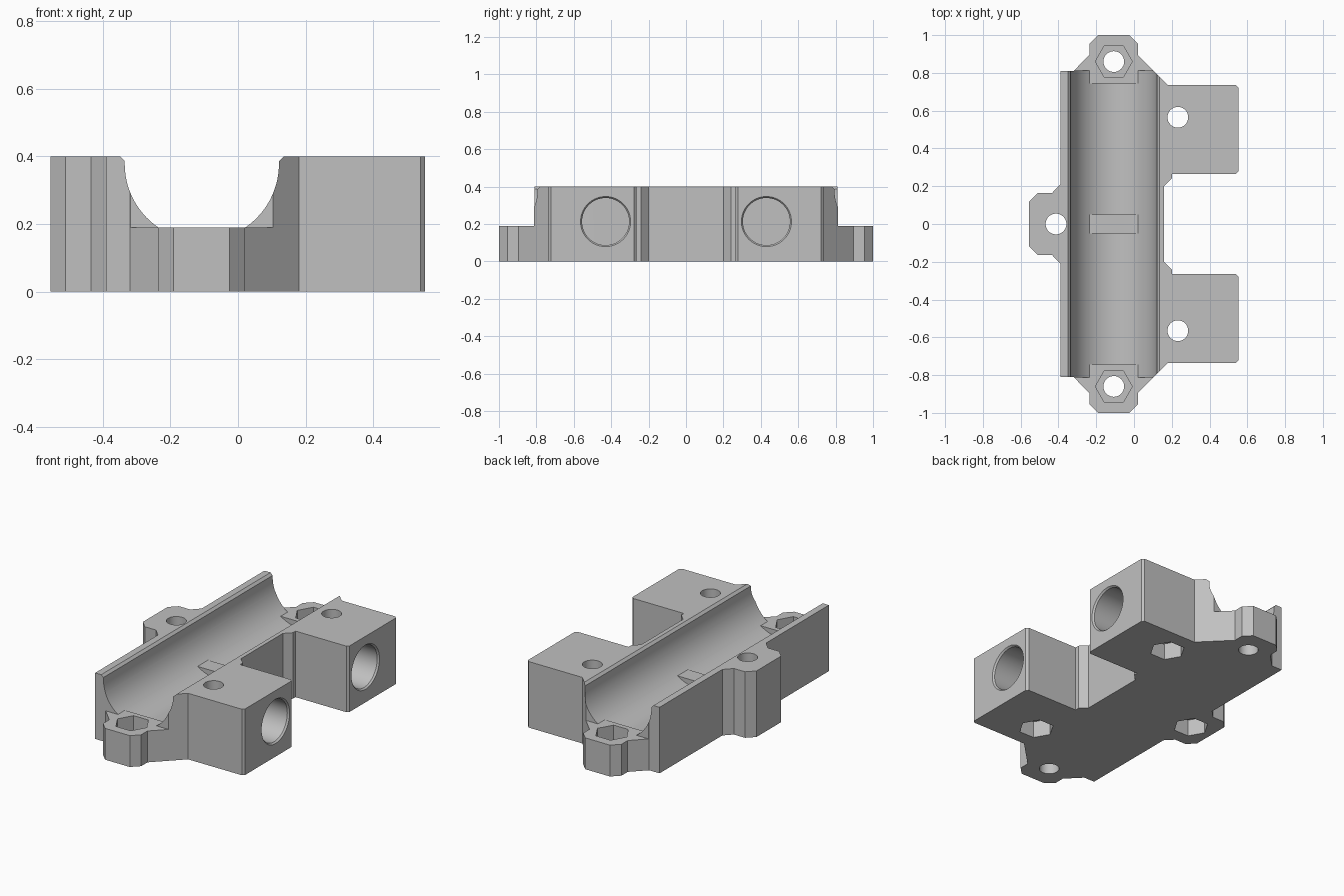
import bpy, bmesh
from math import cos, sin, pi, radians
from mathutils import Vector

cube = bpy.data.objects.get("Cube")
if cube:
    bpy.data.objects.remove(cube)

grey = bpy.data.materials.new("plain grey")
grey.use_nodes = True
COLOUR = (0.53, 0.53, 0.53, 1)
grey.diffuse_color = COLOUR
grey.node_tree.nodes["Principled BSDF"].inputs["Base Color"].default_value = COLOUR

AXIS = -0.107      # x of the trough axis
TOP, LOW = 0.4, 0.19
RADIUS, TROUGH_Z = 0.228, 0.378


def solid(name, rings):
    """Closed solid lofted through rings of equal point count."""
    bm = bmesh.new()
    loops = [[bm.verts.new(p) for p in ring] for ring in rings]
    n = len(loops[0])
    for a, b in zip(loops, loops[1:]):
        for i in range(n):
            j = (i + 1) % n
            bm.faces.new((a[i], a[j], b[j], b[i]))
    bm.faces.new(loops[0])
    bm.faces.new(loops[-1])
    bmesh.ops.recalc_face_normals(bm, faces=bm.faces)
    mesh = bpy.data.meshes.new(name)
    bm.to_mesh(mesh)
    bm.free()
    mesh.materials.append(grey)
    ob = bpy.data.objects.new(name, mesh)
    bpy.context.collection.objects.link(ob)
    return ob


def box(name, x0, x1, y0, y1, z0, z1):
    ring = [(x0, y0), (x1, y0), (x1, y1), (x0, y1)]
    return solid(name, [[(x, y, z) for x, y in ring] for z in (z0, z1)])


def disc(r, sides):
    return [(r * cos(2 * pi * i / sides), r * sin(2 * pi * i / sides)) for i in range(sides)]


def upright(name, x, y, r, z0, z1, sides):
    return solid(name, [[(x + a, y + b, z) for a, b in disc(r, sides)] for z in (z0, z1)])


def combine(other, operation="DIFFERENCE"):
    other.hide_render = True
    mod = body.modifiers.new(other.name, "BOOLEAN")
    mod.operation, mod.solver, mod.object = operation, "EXACT", other
    bpy.context.view_layer.objects.active = body
    bpy.ops.object.modifier_apply(modifier=mod.name)
    bpy.data.objects.remove(other)


# Plate outline, back half mirrored to the front
half = [(0.16, 0.2), (0.2, 0.24), (0.2, 0.265), (0.54, 0.265), (0.553, 0.278),
        (0.553, 0.722), (0.54, 0.735), (0.18, 0.735), (0.02, 0.895), (0.02, 0.955),
        (-0.025, 1), (-0.19, 1), (-0.236, 0.955), (-0.236, 0.895), (-0.32, 0.81),
        (-0.39, 0.81), (-0.39, 0.21), (-0.435, 0.163), (-0.51, 0.163), (-0.555, 0.118)]
outline = half + [(x, -y) for x, y in reversed(half)]
body = solid("bearing_holder", [[(x, y, z) for x, y in outline] for z in (0, TOP)])

# Lower the end lugs
for s in (-1, 1):
    y0, y1 = sorted((s * 0.812, s * 1.2))
    combine(box("lug_step", -1, 1, y0, y1, LOW, 0.6))

# Round trough with chamfered lips
arc = [(AXIS + RADIUS * cos(radians(a)), TROUGH_Z + RADIUS * sin(radians(a)))
       for a in range(180, 361, 4)]
lip = [(RADIUS, 0.386), (RADIUS + 0.014, TOP), (RADIUS + 0.014, 0.5)]
profile = arc + [(AXIS + x, z) for x, z in lip] + [(AXIS - x, z) for x, z in reversed(lip)]
combine(solid("trough", [[(x, y, z) for x, z in profile] for y in (-0.85, 0.85)]))

# Flat stops inside the trough: middle rib and both ends
for y0, y1 in ((-0.05, 0.05), (0.745, 0.87), (-0.87, -0.745)):
    combine(box("stop", AXIS - 0.129, AXIS + 0.129, y0, y1, 0.1, LOW), "UNION")

# Screw holes with hexagonal nut pockets, on top for lugs and below for the rest
for x, y, z0, z1 in ((AXIS, 0.86, 0.09, 0.3), (AXIS, -0.86, 0.09, 0.3),
                     (0.232, 0.565, -0.1, 0.1), (0.232, -0.565, -0.1, 0.1),
                     (-0.413, 0, -0.1, 0.1)):
    combine(upright("screw_hole", x, y, 0.055, -0.2, 0.6, 32))
    combine(upright("nut_pocket", x, y, 0.098, z0, z1, 6))

# Rod sockets with a bevelled mouth
for y in (-0.43, 0.43):
    stations = ((0.18, 0.126), (0.543, 0.126), (0.553, 0.134), (0.6, 0.134))
    combine(solid("rod_socket", [[(x, y + a, 0.213 + b) for a, b in disc(r, 64)]
                                 for x, r in stations]))

body.select_set(True)
bpy.context.view_layer.objects.active = body
bpy.ops.object.shade_smooth_by_angle(angle=radians(20))
